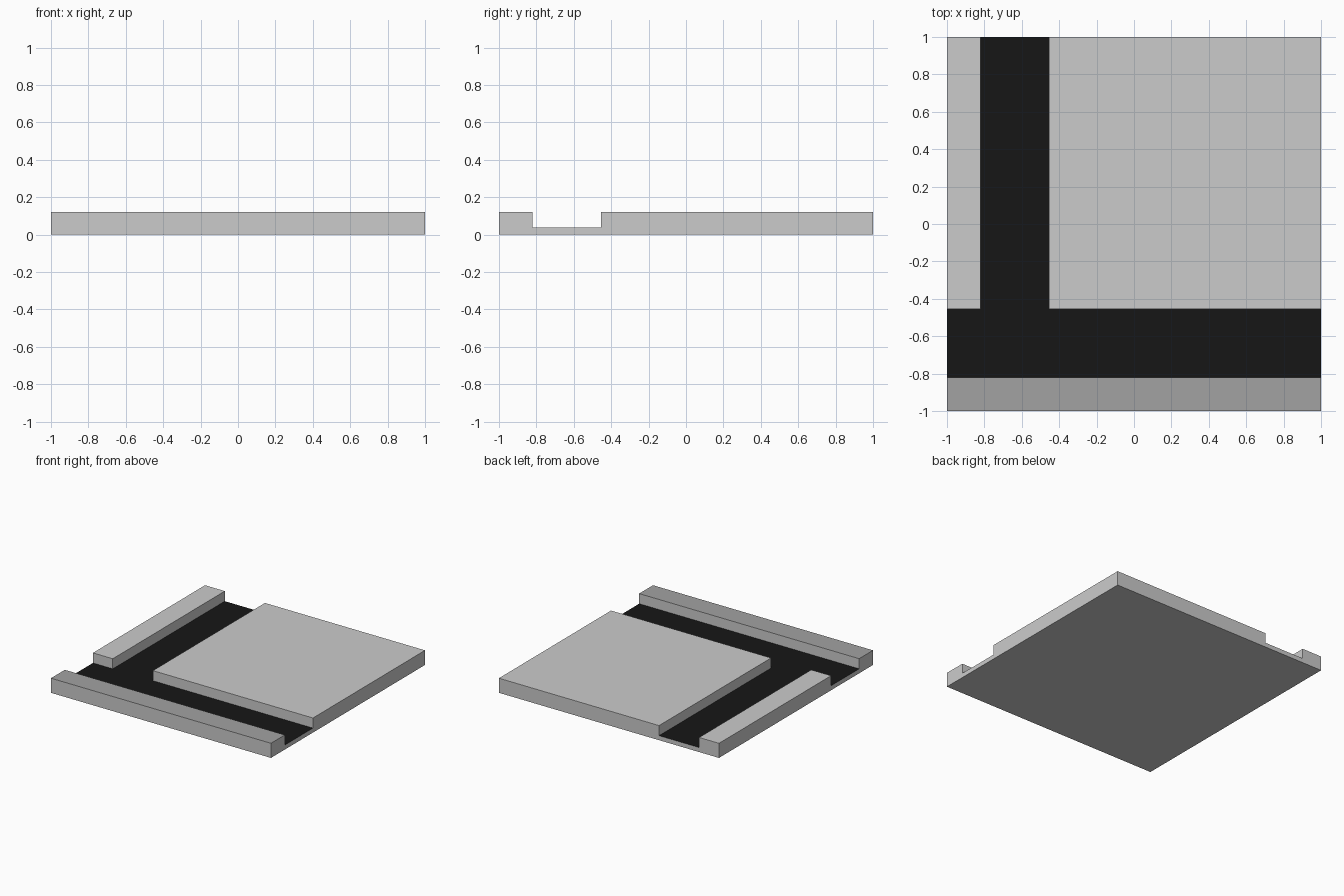
import bpy, bmesh
from mathutils import Vector

if "Cube" in bpy.data.objects:
    bpy.data.objects.remove(bpy.data.objects["Cube"])

ROAD_Z, TOP_Z = 0.037, 0.12
LANE = (-0.82, -0.455)          # lane edges, same for both roads


def colour(name, v):
    m = bpy.data.materials.new(name)
    m.diffuse_color = (v, v, v, 1)
    m.use_nodes = True
    m.node_tree.nodes["Principled BSDF"].inputs["Base Color"].default_value = m.diffuse_color
    return m


def in_lane(v):
    return LANE[0] < v < LANE[1]


# Base slab
bm = bmesh.new()
bmesh.ops.create_cube(bm, size=1)
bmesh.ops.scale(bm, vec=(2, 2, ROAD_Z), verts=bm.verts)
bmesh.ops.translate(bm, vec=(0, 0, ROAD_Z / 2), verts=bm.verts)

# Cut along the lane edges in both directions
for axis in (Vector((1, 0, 0)), Vector((0, 1, 0))):
    for edge in LANE:
        bmesh.ops.bisect_plane(bm, geom=bm.verts[:] + bm.edges[:] + bm.faces[:],
                               plane_co=axis * edge, plane_no=axis)
bm.normal_update()


def is_raised(c):
    front_strip = c.y < LANE[0]
    beside_side_road = c.y > LANE[1] and not in_lane(c.x)
    return front_strip or beside_side_road


# Raise the front kerb, the side pavement and the plot
raised = [f for f in bm.faces if f.normal.z > 0.9
          and is_raised(f.calc_center_median())]
ext = bmesh.ops.extrude_face_region(bm, geom=raised)
new_verts = [g for g in ext["geom"] if isinstance(g, bmesh.types.BMVert)]
bmesh.ops.translate(bm, vec=(0, 0, TOP_Z - ROAD_Z), verts=new_verts)
leftover = [f for f in raised if f.is_valid]
if leftover:
    bmesh.ops.delete(bm, geom=leftover, context='FACES')
bmesh.ops.recalc_face_normals(bm, faces=bm.faces)

# Black road surface and dark kerb top
for f in bm.faces:
    if f.normal.z > 0.9:
        c = f.calc_center_median()
        if c.z < TOP_Z - 0.01:
            f.material_index = 1
        elif c.y < LANE[0]:
            f.material_index = 2

# Merge coplanar faces
bmesh.ops.dissolve_limit(bm, angle_limit=0.02, verts=bm.verts, edges=bm.edges,
                         delimit={'MATERIAL'})

mesh = bpy.data.meshes.new("road_junction_tile")
bm.to_mesh(mesh)
bm.free()
mesh.materials.append(None)
mesh.materials.append(colour("asphalt", 0.008))
mesh.materials.append(colour("dark_kerb", 0.36))
tile = bpy.data.objects.new("road_junction_tile", mesh)
bpy.context.collection.objects.link(tile)
